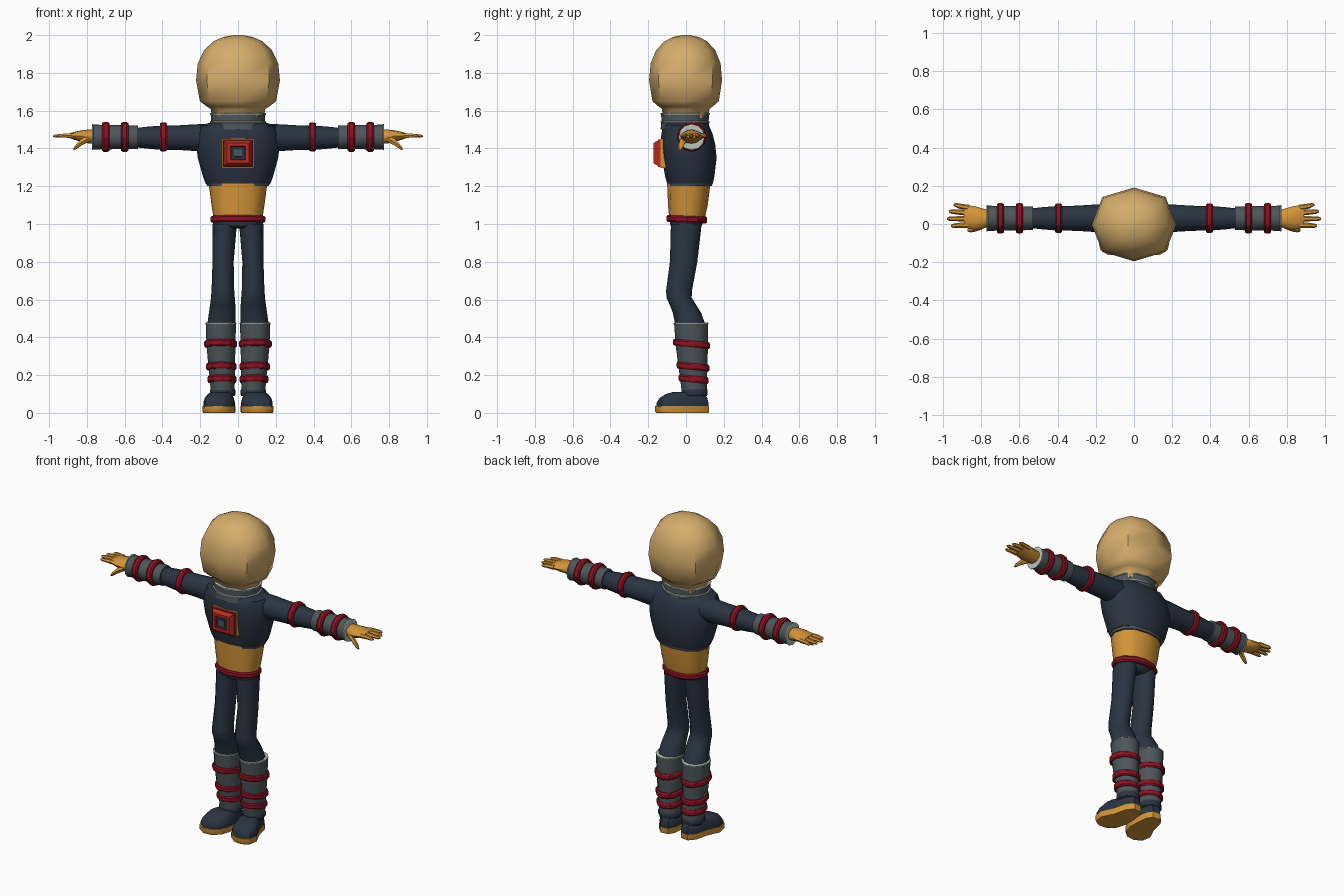
import bpy, bmesh
from math import sin, cos, pi, radians
from mathutils import Vector

old = bpy.data.objects.get("Cube")
if old:
    bpy.data.objects.remove(old, do_unlink=True)


def material(name, r, g, b):
    m = bpy.data.materials.new(name)
    m.use_nodes = True
    m.diffuse_color = (r, g, b, 1)
    m.node_tree.nodes["Principled BSDF"].inputs["Base Color"].default_value = (r, g, b, 1)
    return m


TAN = material("tan", .67, .42, .15)
ORANGE = material("orange", .66, .3, .04)
NAVY = material("navy", .024, .034, .054)
GREY = material("grey", .075, .092, .1)
CRIMSON = material("crimson", .26, .006, .018)
RED = material("bright red", .48, .025, .015)
TRIM = material("pale trim", .5, .56, .5)


def skin(name, loops, mats, strips=None, angle=40):
    """Join equal closed loops into a capped surface; strips colours each span."""
    bm = bmesh.new()
    rows = [[bm.verts.new(p) for p in loop] for loop in loops]
    n = len(rows[0])
    for k, (a, b) in enumerate(zip(rows, rows[1:])):
        for i in range(n):
            j = (i + 1) % n
            f = bm.faces.new((a[i], a[j], b[j], b[i]))
            f.material_index = strips[k] if strips else 0
    bm.faces.new(rows[0])
    end = bm.faces.new(rows[-1])
    end.material_index = strips[-1] if strips else 0
    bmesh.ops.recalc_face_normals(bm, faces=bm.faces)
    me = bpy.data.meshes.new(name)
    bm.to_mesh(me)
    bm.free()
    for m in mats:
        me.materials.append(m)
    ob = bpy.data.objects.new(name, me)
    bpy.context.collection.objects.link(ob)
    bpy.ops.object.select_all(action='DESELECT')
    ob.select_set(True)
    bpy.context.view_layer.objects.active = ob
    bpy.ops.object.shade_smooth_by_angle(angle=radians(angle))
    return ob


def oval(axis, c, a, b, n=12, power=1.0, slope=0.0):
    """Closed loop round the x or z axis, with half sizes a and b."""
    pts = []
    for i in range(n):
        t = 2 * pi * i / n
        u, v = cos(t), sin(t)
        u = a * abs(u) ** power * (1 if u > 0 else -1)
        v = b * abs(v) ** power * (1 if v > 0 else -1)
        off = Vector((u, v, slope * v)) if axis == 'z' else Vector((0, u, v))
        pts.append(Vector(c) + off)
    return pts


def upright(name, rows, mat, x=0, n=12, power=1.0, angle=40):
    """Vertical body from rows of z, half width, front y, back y."""
    loops = [oval('z', (x, (f + k) / 2, z), w, (k - f) / 2, n, power) for z, w, f, k in rows]
    return skin(name, loops, [mat], angle=angle)


def band(name, axis, c, a, b, width, mat, depth=.012, n=12, slope=0.0):
    """Raised strap with bevelled edges."""
    step = Vector((1, 0, 0)) if axis == 'x' else Vector((0, 0, 1))
    shape = ((-.5, -depth), (-.5, -depth / 3), (-.28, 0), (.28, 0), (.5, -depth / 3), (.5, -depth))
    loops = [oval(axis, Vector(c) + step * width * t, a + d, b + d, n, slope=slope) for t, d in shape]
    return skin(name, loops, [mat], angle=30)


# Head and neck
profile = ((1.56, .135), (1.61, .145), (1.622, .165), (1.65, .202), (1.76, .222), (1.85, .213),
           (1.92, .18), (1.967, .13), (1.99, .08), (2.0, .02))
upright("head", [(z, r, -r * .88, r * .86) for z, r in profile], TAN, n=8, power=.85, angle=50)

# Collar with pale edging
upright("collar", [(1.5, .15, -.135, .125), (1.545, .142, -.13, .12), (1.585, .145, -.132, .122),
                   (1.585, .12, -.11, .1)], GREY)
for label, z in (("lower", 1.54), ("upper", 1.583)):
    band(label + "_collar_trim", 'z', (0, -.005, z), .149, .131, .008, TRIM, .01)

# Torso, midriff, belt and hips
upright("jacket", [(1.215, .172, -.1, .142), (1.25, .185, -.11, .15), (1.35, .213, -.128, .162),
                   (1.42, .221, -.135, .155), (1.48, .217, -.13, .14), (1.52, .2, -.122, .122),
                   (1.54, .14, -.1, .1)], NAVY, power=.88)
upright("jacket_hem", [(1.2, .15, -.09, .125), (1.2, .163, -.096, .137), (1.217, .17, -.1, .141)],
        GREY, power=.88)
upright("midriff", [(1.02, .128, -.088, .098), (1.1, .14, -.095, .115), (1.22, .156, -.1, .13)],
        ORANGE, power=.88)
band("belt", 'z', (0, .004, 1.025), .146, .108, .036, CRIMSON, .02, slope=-.04)
upright("hips", [(.975, .1, -.06, .06), (.99, .132, -.082, .083), (1.02, .135, -.088, .095)], NAVY)

# Chest plate: stepped square with a dark centre
steps = ((-.1, .08), (-.148, .08), (-.148, .074), (-.172, .058), (-.172, .04),
         (-.162, .036), (-.162, .022), (-.166, .02))
squares = [[(sx * h, y, 1.375 + sz * h * .92) for sx, sz in ((-1, -1), (1, -1), (1, 1), (-1, 1))]
           for y, h in steps]
skin("chest_plate", squares, [RED, CRIMSON, NAVY, GREY], [0, 1, 0, 0, 1, 2, 2, 3], 10)
skin("chest_plate_edge", [[(x * 1.05, y, 1.375 + (z - 1.375) * 1.05) for x, _, z in squares[0]]
                          for y in (-.1, -.135)], [ORANGE], angle=10)

FOOT = ((.022, .08), (.045, .117), (.095, .122), (.13, .085), (.15, 0), (.188, -.08),
        (.177, -.135), (.135, -.163), (.08, -.158), (.035, -.12), (.015, -.06), (.014, 0))


def footprint(s, z, side):
    """Sole outline shrunk towards the ankle."""
    return [(side * (.085 + (x - .085) * s), .04 + (y - .04) * s, z) for x, y in FOOT]


for side, word in ((1, "left_"), (-1, "right_")):
    # Leg
    legs = ((1.0, .07, .064, -.08, .083), (.8, .079, .056, -.085, .06), (.65, .08, .06, -.105, .032),
            (.61, .08, .063, -.104, .03), (.57, .081, .067, -.085, .055), (.53, .083, .071, -.07, .08),
            (.46, .088, .076, -.055, .105))
    skin(word + "leg", [oval('z', (side * x, (f + k) / 2, z), w, (k - f) / 2)
                        for z, x, w, f, k in legs], [NAVY])

    # Tall gaiter with straps
    shaft = ((.09, .08, .062, -.02, .112), (.17, .083, .066, -.03, .112), (.26, .087, .071, -.042, .113),
             (.36, .09, .077, -.055, .117), (.475, .091, .08, -.063, .117), (.475, .091, .07, -.05, .1))
    skin(word + "gaiter", [oval('z', (side * x, (f + k) / 2, z), w, (k - f) / 2)
                           for z, x, w, f, k in shaft], [GREY])
    band(word + "gaiter_trim", 'z', (side * .091, .027, .474), .082, .092, .008, TRIM, .01)
    for label, z, x, w, d, y in (("upper", .365, .092, .087, .098, .029),
                                 ("middle", .245, .088, .081, .087, .037),
                                 ("lower", .178, .085, .077, .079, .04)):
        band(word + label + "_leg_strap", 'z', (side * x, y, z), w, d, .036, CRIMSON, .016, slope=-.1)

    # Shoe
    skin(word + "sole", [footprint(s, z, side) for s, z in ((.97, 0), (1, .008), (1, .036))], [ORANGE])
    skin(word + "shoe", [footprint(s, z, side) for s, z in
                         ((.96, .034), (.96, .055), (.88, .08), (.72, .1), (.55, .11))], [NAVY])
    band(word + "shoe_cuff", 'z', (side * .081, .045, .108), .068, .07, .035, NAVY)

    # Arm and cuff
    def limb(name, rows, mat, n=12):
        skin(word + name, [oval('x', (side * x, y, z), a, b, n) for x, y, z, a, b in rows], [mat])

    limb("sleeve", [(x, .03, 1.457, r, r) for x, r in
                    ((.15, .072), (.22, .071), (.3, .066), (.42, .063), (.48, .058), (.55, .05))], NAVY)
    limb("cuff", [(x, .03, 1.46, r, r) for x, r in
                  ((.53, .05), (.53, .062), (.65, .064), (.77, .066), (.77, .05))], GREY)
    band(word + "cuff_trim", 'x', (side * .77, .03, 1.46), .069, .069, .008, TRIM, .01)
    for label, x, r in (("upper", .395, .077), ("middle", .6, .079), ("lower", .7, .079)):
        band(word + label + "_arm_strap", 'x', (side * x, .03, 1.461), r, r, .038, CRIMSON, .018)

    # Hand
    limb("palm", [(.755, .03, 1.462, .042, .036), (.79, .028, 1.463, .052, .037),
                  (.83, .03, 1.465, .062, .031), (.87, .038, 1.467, .061, .02),
                  (.89, .04, 1.467, .054, .013)], ORANGE)
    for label, y, spread, tip in (("index", -.005, -.004, .96), ("middle", .027, .001, .98),
                                  ("ring", .058, .007, .97), ("little", .086, .014, .945)):
        limb(label + "_finger", [(.865, y, 1.467, .015, .015), (.92, y + spread * .6, 1.468, .0135, .012),
                                 (tip - .012, y + spread, 1.466, .011, .009),
                                 (tip, y + spread, 1.465, .005, .004)], ORANGE, 6)
    limb("thumb", [(.79, -.005, 1.455, .02, .022), (.83, -.022, 1.432, .018, .02),
                   (.858, -.03, 1.408, .014, .015), (.872, -.032, 1.395, .006, .006)], ORANGE, 6)
